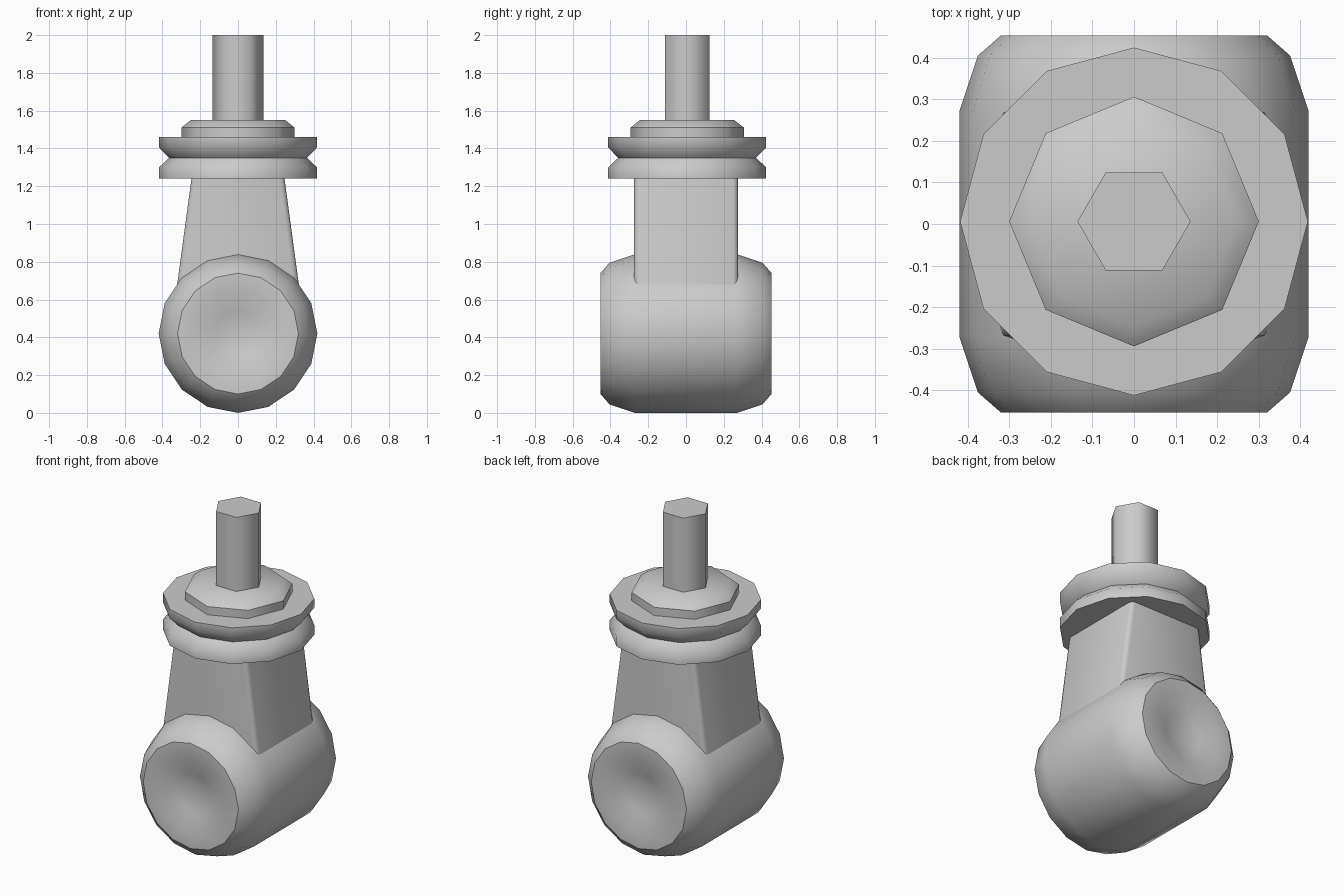
import bpy, bmesh, math
from mathutils import Matrix

if "Cube" in bpy.data.objects:
    bpy.data.objects.remove(bpy.data.objects["Cube"], do_unlink=True)

grey = bpy.data.materials.new("light_grey")
grey.use_nodes = True
colour = (0.6, 0.6, 0.6, 1)
grey.diffuse_color = colour
grey.node_tree.nodes["Principled BSDF"].inputs["Base Color"].default_value = colour


def finish(name, bm, angle):
    """Turn a bmesh into a named object with smooth shading below the angle."""
    bmesh.ops.recalc_face_normals(bm, faces=bm.faces)
    mesh = bpy.data.meshes.new(name)
    bm.to_mesh(mesh)
    bm.free()
    mesh.materials.append(grey)
    obj = bpy.data.objects.new(name, mesh)
    bpy.context.collection.objects.link(obj)
    bpy.ops.object.select_all(action='DESELECT')
    obj.select_set(True)
    bpy.context.view_layer.objects.active = obj
    bpy.ops.object.shade_smooth_by_angle(angle=math.radians(angle))
    return obj


def lathe(name, profile, sides, angle, matrix):
    """Revolve (radius, height) points; a zero radius closes the end."""
    bm = bmesh.new()
    rings = []
    for r, h in profile:
        count = sides if r else 1
        turns = [2 * math.pi * i / sides for i in range(count)]
        rings.append([bm.verts.new((r * math.cos(t), r * math.sin(t), h)) for t in turns])
    for a, b in zip(rings, rings[1:]):
        for i in range(sides):
            j = (i + 1) % sides
            corners = [a[i % len(a)], a[j % len(a)], b[j % len(b)], b[i % len(b)]]
            bm.faces.new(list(dict.fromkeys(corners)))
    for ring in (rings[0], rings[-1]):
        if len(ring) > 1:
            bm.faces.new(ring)
    bm.transform(matrix)
    return finish(name, bm, angle)


# Barrel lying front to back, with rounded shoulders and dished ends
half = [(0, 0.40), (0.12, 0.415), (0.23, 0.453), (0.32, 0.453), (0.375, 0.405), (0.42, 0.27)]
barrel = half + [(r, -h) for r, h in reversed(half)]
lathe("barrel", barrel, 16, 38,
      Matrix.Translation((0, 0, 0.42)) @ Matrix.Rotation(math.pi / 2, 4, 'X'))

# Neck tapering in width, with softened upright corners
bm = bmesh.new()
bmesh.ops.create_cube(bm, size=1)
for v in bm.verts:
    top = v.co.z > 0
    v.co.x = math.copysign(0.245 if top else 0.36, v.co.x)
    v.co.y = math.copysign(0.275, v.co.y)
    v.co.z = 1.25 if top else 0.4
upright = [e for e in bm.edges if abs(e.verts[0].co.z - e.verts[1].co.z) > 0.5]
bmesh.ops.bevel(bm, geom=upright, offset=0.025, segments=2, profile=0.5, affect='EDGES')
finish("neck", bm, 50)

# Grooved collar, cap and hexagonal pin share one upright axis
axis = Matrix.Translation((0, 0.006, 0))
lathe("collar", [(0.418, 1.24), (0.418, 1.3), (0.365, 1.35), (0.418, 1.405), (0.418, 1.46)],
      12, 50, axis)
lathe("cap", [(0.3, 1.455), (0.3, 1.51), (0.25, 1.55)], 8, 46, axis)
lathe("pin", [(0.136, 1.54), (0.136, 2.0)], 6, 65, axis)
